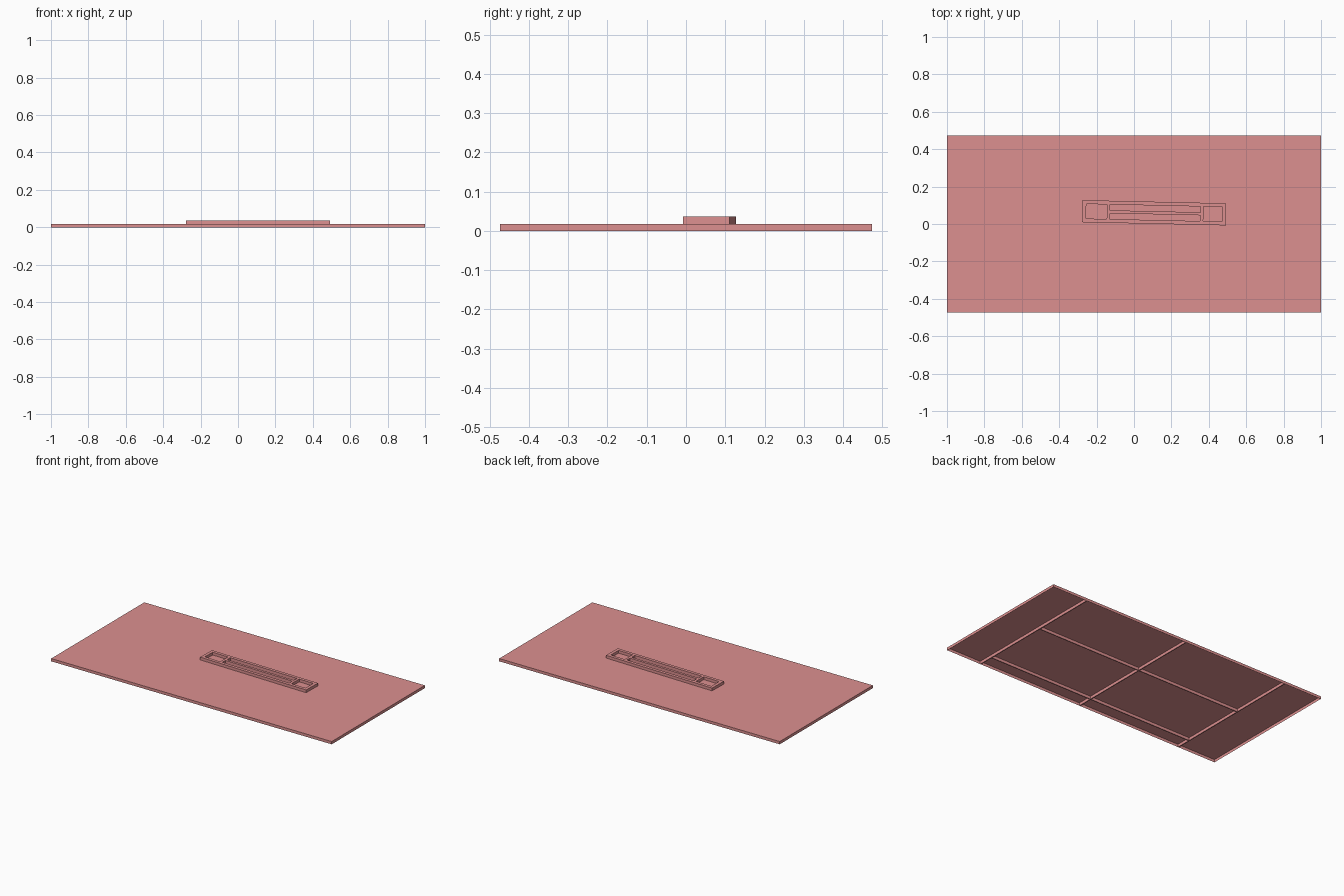
import bpy, bmesh
from mathutils import Matrix, Vector

if "Cube" in bpy.data.objects:
    bpy.data.objects.remove(bpy.data.objects["Cube"])

H = 0.018          # deck height
TOP = 0.036        # top of the raised tray
X, Y = 1.0, 0.474  # deck half sizes

mat = bpy.data.materials.new("soft_red")
mat.diffuse_color = (0.72, 0.28, 0.28, 1)
mat.use_nodes = True
mat.node_tree.nodes["Principled BSDF"].inputs["Base Color"].default_value = mat.diffuse_color


def add_box(bm, x0, x1, y0, y1, z0, z1):
    size = Vector((x1 - x0, y1 - y0, z1 - z0))
    mid = Vector((x0 + x1, y0 + y1, z0 + z1)) / 2
    m = Matrix.Translation(mid) @ Matrix.Diagonal((*size, 1))
    bmesh.ops.create_cube(bm, size=1, matrix=m)


def finish(bm, name):
    me = bpy.data.meshes.new(name)
    bm.to_mesh(me)
    bm.free()
    ob = bpy.data.objects.new(name, me)
    me.materials.append(mat)
    bpy.context.collection.objects.link(ob)
    return ob


# Deck: thin shell, open underneath
bm = bmesh.new()
add_box(bm, -X, X, -Y, Y, 0, H)
bm.normal_update()
bottom = [f for f in bm.faces if f.normal.z < -0.9]
bmesh.ops.delete(bm, geom=bottom, context='FACES_ONLY')
finish(bm, "deck")

# Ribs below the deck, along the panel seams
T = 0.003
bm = bmesh.new()
for x in (-0.73, 0.008, 0.75):
    add_box(bm, x - T, x + T, -Y, Y, 0, H)
for y in (0.052, -0.378):
    add_box(bm, -0.73, 0.75, y - T, y + T, 0, H)
finish(bm, "seam_ribs")

# Raised tray: rim, cross bars and a lengthwise rail, slightly turned
L, W = 0.384, 0.059
bm = bmesh.new()
for s in (-1, 1):
    ys = sorted((s * W, s * (W - 0.02)))
    add_box(bm, -L, L, *ys, H, TOP)
    xs = sorted((s * L, s * (L - 0.02)))
    add_box(bm, *xs, -W + 0.02, W - 0.02, H, TOP)
for x in (-0.245, 0.255):
    add_box(bm, x - 0.008, x + 0.008, -W + 0.02, W - 0.02, H, TOP)
add_box(bm, -0.237, 0.247, -0.008, 0.008, H, TOP)
tray = finish(bm, "raised_tray")
tray.location = (0.108, 0.06, 0)
tray.rotation_euler.z = -0.022
